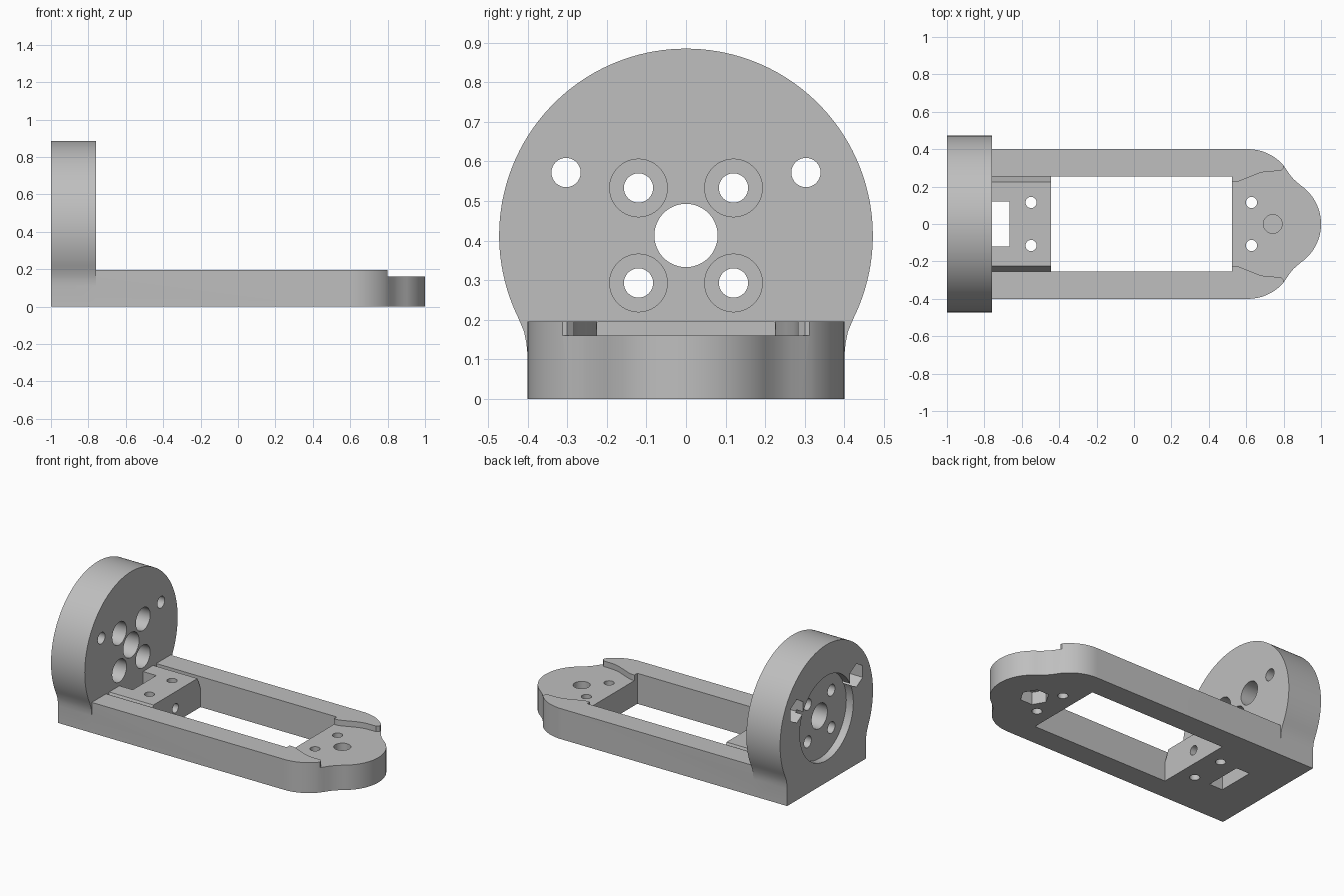
import bpy, bmesh, math
from mathutils import Vector

if "Cube" in bpy.data.objects:
    bpy.data.objects.remove(bpy.data.objects["Cube"])

grey = bpy.data.materials.new("light grey plastic")
grey.diffuse_color = (0.52, 0.52, 0.52, 1)
grey.use_nodes = True
grey.node_tree.nodes["Principled BSDF"].inputs["Base Color"].default_value = grey.diffuse_color

R, CZ = 0.472, 0.413        # flange disc radius and centre height
FRONT, BACK = -0.76, -1.0   # flange faces
TOP = 0.196                 # arm thickness


def prism(name, pts, a, b, axis='Z'):
    """Extrude a 2D outline from a to b along Z (x, y points) or X (y, z points)."""
    bm = bmesh.new()
    place = (lambda p, h: (p[0], p[1], h)) if axis == 'Z' else (lambda p, h: (h, p[0], p[1]))
    f = bm.faces.new([bm.verts.new(place(p, a)) for p in pts])
    ext = bmesh.ops.extrude_face_region(bm, geom=[f])
    move = Vector((0, 0, b - a)) if axis == 'Z' else Vector((b - a, 0, 0))
    bmesh.ops.translate(bm, vec=move, verts=[v for v in ext['geom'] if isinstance(v, bmesh.types.BMVert)])
    bmesh.ops.recalc_face_normals(bm, faces=bm.faces)
    me = bpy.data.meshes.new(name)
    bm.to_mesh(me)
    bm.free()
    me.materials.append(grey)
    ob = bpy.data.objects.new(name, me)
    bpy.context.collection.objects.link(ob)
    return ob


def arc(cx, cy, r, a0, a1, n):
    return [(cx + r * math.cos(math.radians(a0 + (a1 - a0) * i / n)),
             cy + r * math.sin(math.radians(a0 + (a1 - a0) * i / n))) for i in range(n + 1)]


def circle(cx, cy, r, n=40, turn=0):
    return arc(cx, cy, r, turn, turn + 360, n)[:-1]


def box(x0, x1, y0, y1):
    return [(x0, y0), (x1, y0), (x1, y1), (x0, y1)]


def combine(target, other, op='DIFFERENCE'):
    mod = target.modifiers.new(op.lower(), 'BOOLEAN')
    mod.operation, mod.solver, mod.object = op, 'EXACT', other
    bpy.context.view_layer.objects.active = target
    bpy.ops.object.modifier_apply(modifier=mod.name)
    bpy.data.objects.remove(other)


def cut(target, pts, a, b, axis='Z'):
    combine(target, prism("cutter", pts, a, b, axis))


# round flange with a foot blended into the arm width
foot = [(0.4, 0), (0.4, 0.11), (0.403, 0.14), (0.409, 0.17)]
start = -26
rim = arc(0, CZ, R, start, 180 - start, 96)
bracket = prism("motor_bracket", foot + rim + [(-y, z) for y, z in reversed(foot)], BACK, FRONT, 'X')

# long arm with rounded shoulders and a nose
half = arc(0.61, 0.15, 0.25, 90, 42, 14)
half += [(0.815, 0.291), (0.833, 0.264), (0.853, 0.24), (0.874, 0.221)]
half += arc(0.75, 0, 0.25, 55, 0, 18)
outline = [(-0.9, 0.4)] + half
outline += [(x, -y) for x, y in reversed(outline[:-1])]
combine(bracket, prism("arm", outline, 0, TOP), 'UNION')

# large opening and cable slot beside the flange
cut(bracket, box(-0.445, 0.525, -0.255, 0.255), -0.1, 0.4)
cut(bracket, box(FRONT, -0.665, -0.12, 0.12), -0.1, 0.3)

# lowered nose pad
pad = [(0.5, 0.235), (0.535, 0.225), (0.56, 0.228), (0.62, 0.252), (0.67, 0.272),
       (0.71, 0.281), (0.785, 0.283), (0.80, 0.30), (0.80, 0.5), (1.1, 0.5)]
cut(bracket, pad + [(x, -y) for x, y in reversed(pad)], 0.16, 0.4)

for s in (-1, 1):
    # sloped groove between crosspiece and rail
    cut(bracket, [(s * 0.218, 0.21), (s * 0.255, 0.21), (s * 0.255, 0.12)], FRONT, -0.43, 'X')
    # arm screw holes
    for x in (-0.55, 0.628):
        cut(bracket, circle(x, s * 0.115, 0.03, 24), -0.1, 0.4)

# nose pin socket above, hex nut pocket below
cut(bracket, circle(0.742, 0, 0.05), 0.09, 0.4)
cut(bracket, circle(0.742, 0, 0.085, 6), -0.1, 0.08)
# small hole in the end of the crosspiece
cut(bracket, circle(0, 0.09, 0.03, 24), -0.7, -0.4, 'X')

# flange: rear recess and shaft hole
cut(bracket, circle(0, CZ, 0.272, 64), BACK - 0.1, BACK + 0.05, 'X')
cut(bracket, circle(0, CZ, 0.08, 48), BACK - 0.1, FRONT + 0.1, 'X')
for s in (-1, 1):
    # counterbored mounting holes
    for dz in (-0.12, 0.12):
        cut(bracket, circle(s * 0.12, CZ + dz, 0.037, 32), BACK - 0.1, FRONT + 0.1, 'X')
        cut(bracket, circle(s * 0.12, CZ + dz, 0.073), -0.87, FRONT + 0.1, 'X')
    # outer holes with hex pockets at the rear
    cut(bracket, circle(s * 0.303, 0.572, 0.037, 32), BACK - 0.1, FRONT + 0.1, 'X')
    cut(bracket, circle(s * 0.303, 0.572, 0.075, 6, 30), BACK - 0.1, BACK + 0.1, 'X')

bpy.ops.object.select_all(action='DESELECT')
bracket.select_set(True)
bpy.context.view_layer.objects.active = bracket
bpy.ops.object.shade_smooth_by_angle(angle=math.radians(28))
